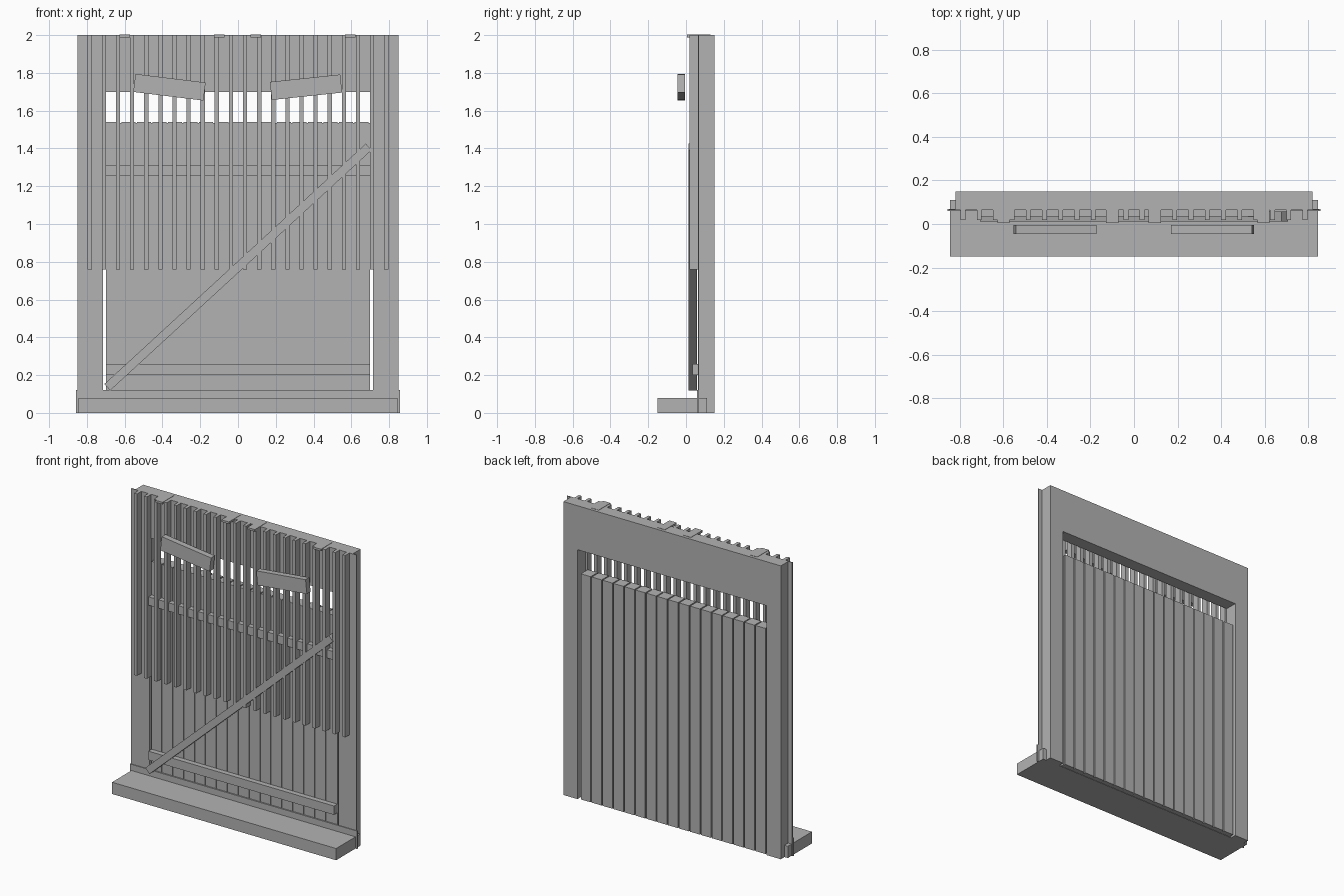
import bpy, math

cube = bpy.data.objects.get("Cube")
if cube:
    bpy.data.objects.remove(cube, do_unlink=True)

# Single flat grey
grey = bpy.data.materials.new("plain_grey")
grey.use_nodes = True
COLOR = (0.45, 0.45, 0.45, 1)
grey.diffuse_color = COLOR
for node in grey.node_tree.nodes:
    if node.type == 'BSDF_PRINCIPLED':
        node.inputs["Base Color"].default_value = COLOR


def box(name, x, y, z, tilt=0):
    """Box from (min, max) ranges, tilted about the y axis by degrees."""
    mid = [(a + b) / 2 for a, b in (x, y, z)]
    bpy.ops.mesh.primitive_cube_add(size=1, location=mid)
    ob = bpy.context.object
    ob.name = name
    ob.scale = [b - a for a, b in (x, y, z)]
    bpy.ops.object.transform_apply(location=False, rotation=False, scale=True)
    ob.rotation_euler.y = -math.radians(tilt)
    ob.data.materials.append(grey)
    return ob


def repeat(ob, count, step):
    mod = ob.modifiers.new("repeat", 'ARRAY')
    mod.count = count
    mod.use_relative_offset = False
    mod.use_constant_offset = True
    mod.constant_offset_displace = (step, 0, 0)


def portal(name, half_width, half_gap, y, top, head):
    """Gate-shaped slab: two legs and a head, in one outline."""
    w, g = half_width, half_gap
    outline = [(-w, 0), (-g, 0), (-g, head), (g, head),
               (g, 0), (w, 0), (w, top), (-w, top)]
    n = len(outline)
    verts = [(px, d, pz) for d in y for px, pz in outline]
    faces = [tuple(range(n)), tuple(reversed(range(n, 2 * n)))]
    faces += [(i, i + n, (i + 1) % n + n, (i + 1) % n) for i in range(n)]
    mesh = bpy.data.meshes.new(name)
    mesh.from_pydata(verts, [], faces)
    mesh.materials.append(grey)
    bpy.context.collection.objects.link(bpy.data.objects.new(name, mesh))


# Frame and the thin wider facing on its front
portal("frame", 0.82, 0.714, (0.07, 0.15), 2, 1.7)
portal("frame_facing", 0.85, 0.714, (0.064, 0.07), 2, 1.7)

# Panel of vertical planks inside the opening
PLANKS = 17
pitch = 1.4 / PLANKS
planks = box("planks", (-0.7, -0.7 + pitch - 0.008), (0.07, 0.145), (0.002, 1.54))
repeat(planks, PLANKS, pitch)
box("plank_backing", (-0.698, 0.698), (0.075, 0.135), (0.002, 1.535))

# Rails across the panel
box("lower_rail", (-0.7, 0.7), (0.035, 0.07), (0.2, 0.26))
box("upper_rail", (-0.7, 0.7), (0.035, 0.07), (1.255, 1.312))

# Row of hanging vertical bars
RIBS = 22
ribs = box("hanging_bars", (-0.796, -0.774), (0.018, 0.065), (0.76, 2))
repeat(ribs, RIBS, 1.57 / (RIBS - 1))

# Diagonal brace
box("diagonal_brace", (-0.94, 0.94), (0.012, 0.058), (0.749, 0.795), tilt=42.6)

# Tilted boards near the top
box("right_tilted_board", (-0.55, -0.176), (-0.045, -0.005), (1.676, 1.772), tilt=-7)
box("left_tilted_board", (0.173, 0.547), (-0.045, -0.005), (1.676, 1.772), tilt=6)

# Clips along the top edge
for i, x in enumerate((-0.6, -0.1, 0.095, 0.595)):
    box(f"top_clip_{i + 1}", (x - 0.028, x + 0.028), (0.004, 0.13), (1.988, 2.002))

# Step and toe strip
box("base_step", (-0.845, 0.845), (-0.15, 0.11), (0, 0.08))
box("toe_strip", (-0.857, 0.857), (0.059, 0.068), (0, 0.122))
